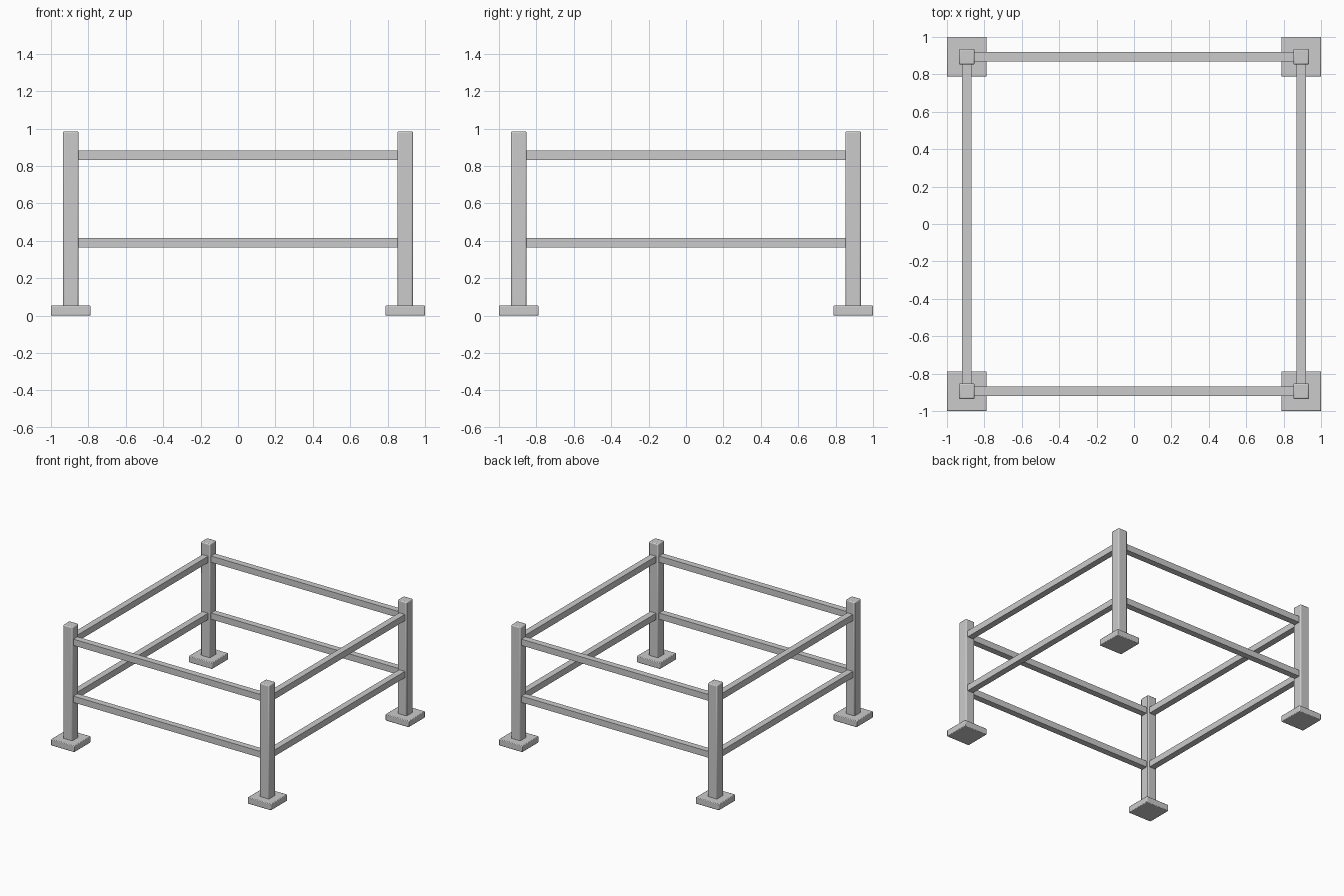
import bpy

if "Cube" in bpy.data.objects:
    bpy.data.objects.remove(bpy.data.objects["Cube"])

C = 0.894      # post centre offset
POST = 0.084   # post width
RAIL = 0.052   # rail thickness


def block(name, lo, hi, bevel):
    """Box between two corners with a small softened edge."""
    size = [b - a for a, b in zip(lo, hi)]
    mid = [(a + b) / 2 for a, b in zip(lo, hi)]
    bpy.ops.mesh.primitive_cube_add(size=1, location=mid)
    ob = bpy.context.object
    ob.name = name
    ob.scale = size
    bpy.ops.object.transform_apply(location=False, rotation=False, scale=True)
    if bevel:
        m = ob.modifiers.new("soft_edge", 'BEVEL')
        m.width = bevel
        m.segments = 2
        bpy.ops.object.shade_smooth_by_angle()
    return ob


# Corner posts on square foot plates
for sx, side in ((-1, "left"), (1, "right")):
    for sy, end in ((-1, "front"), (1, "back")):
        x, y, h, f = sx * C, sy * C, POST / 2, 0.106
        block(f"{end}_{side}_foot", (x - f, y - f, 0), (x + f, y + f, 0.053), 0.005)
        block(f"{end}_{side}_post", (x - h, y - h, 0.045), (x + h, y + h, 0.985), 0.008)

# Upper and lower rails between the posts
L, r = C - POST / 2, RAIL / 2
for z, level in ((0.389, "lower"), (0.857, "upper")):
    for s, a, b in ((-1, "front", "left"), (1, "back", "right")):
        block(f"{a}_{level}_rail", (-L, s * C - r, z - r), (L, s * C + r, z + r), 0)
        block(f"{b}_{level}_rail", (s * C - r, -L, z - r), (s * C + r, L, z + r), 0)
